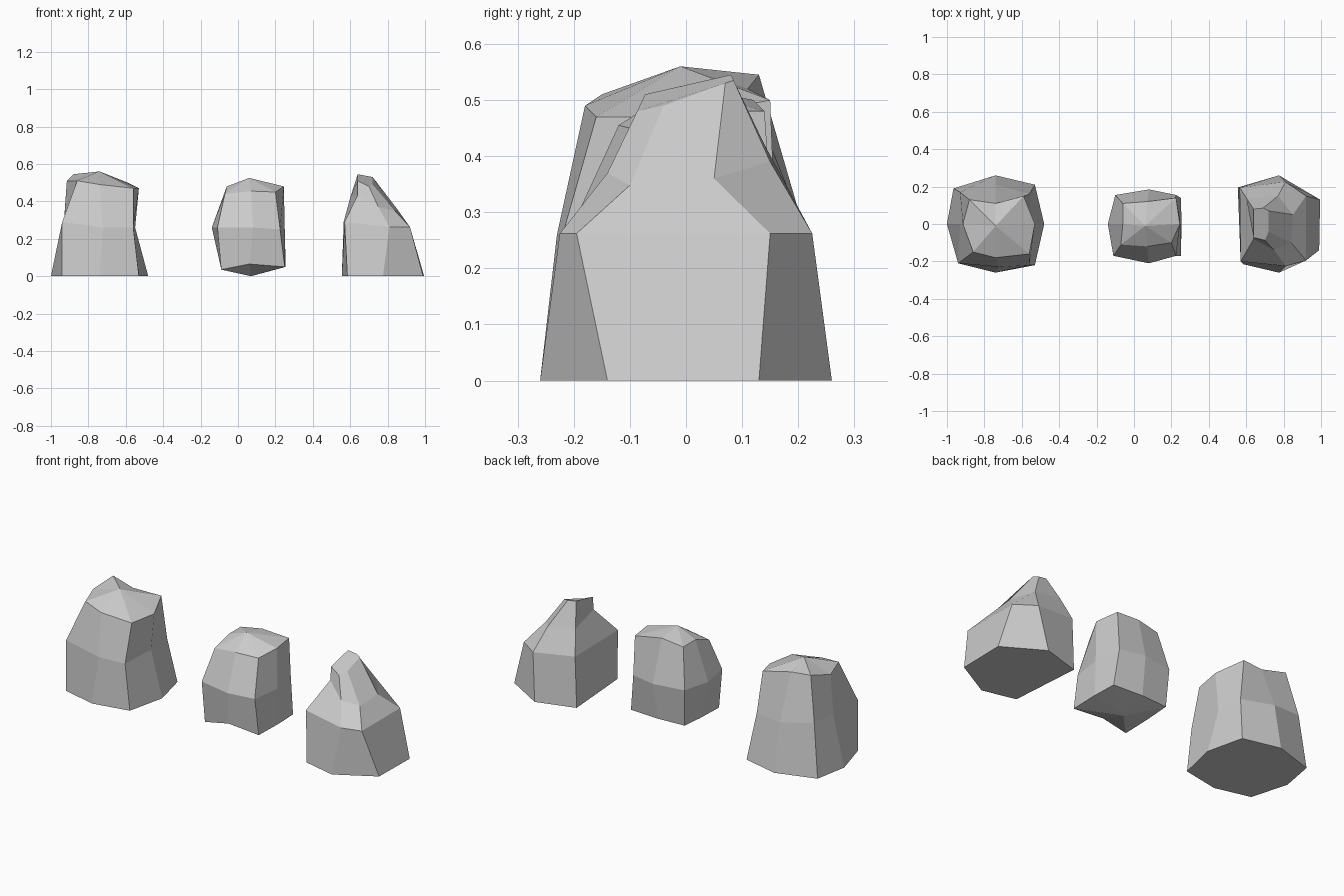
import bpy, bmesh


def rock(name, rings, bottom=None, top=None):
    """Stack rings of points (counter-clockwise from the left), bridge and cap them."""
    bm = bmesh.new()
    loops = [[bm.verts.new(p) for p in ring] for ring in rings]
    n = len(loops[0])
    for low, high in zip(loops, loops[1:]):
        for i in range(n):
            j = (i + 1) % n
            bm.faces.new((low[i], low[j], high[j], high[i]))
    for loop, tip in ((loops[0][::-1], bottom), (loops[-1], top)):
        if tip:
            centre = bm.verts.new(tip)
            for i in range(n):
                bm.faces.new((loop[i], loop[(i + 1) % n], centre))
        else:
            bm.faces.new(loop)
    bmesh.ops.recalc_face_normals(bm, faces=bm.faces[:])
    mesh = bpy.data.meshes.new(name)
    bm.to_mesh(mesh)
    bm.free()
    obj = bpy.data.objects.new(name, mesh)
    bpy.context.collection.objects.link(obj)
    return obj


# Broad rock with a flat base and a low peak
rock("broad_rock", [
    [(-1, 0, 0), (-.94, -.21, 0), (-.74, -.26, 0), (-.53, -.22, 0),
     (-.48, 0, 0), (-.53, .21, 0), (-.74, .26, 0), (-.965, .19, 0)],
    [(-.93, 0, .29), (-.94, -.21, .29), (-.72, -.23, .26), (-.56, -.22, .26),
     (-.55, 0, .26), (-.56, .16, .26), (-.74, .21, .27), (-.93, .17, .30)],
    [(-.915, 0, .51), (-.86, -.15, .51), (-.74, -.18, .49), (-.56, -.16, .47),
     (-.53, 0, .47), (-.59, .15, .50), (-.74, .11, .52), (-.88, .13, .545)],
], top=(-.74, -.01, .56))

# Rounded middle rock, pointed underneath
rock("rounded_rock", [
    [(-.09, 0, .04), (-.09, -.17, .035), (.06, -.17, .065), (.25, -.17, .05),
     (.255, 0, .05), (.25, .14, .05), (.07, .15, .05), (-.09, .14, .05)],
    [(-.14, 0, .26), (-.11, -.17, .26), (.08, -.21, .26), (.225, -.17, .25),
     (.25, 0, .25), (.225, .155, .26), (.08, .185, .26), (-.10, .155, .26)],
    [(-.06, 0, .48), (-.07, -.11, .44), (.07, -.12, .455), (.20, -.10, .45),
     (.245, 0, .48), (.225, .14, .48), (.07, .12, .50), (-.06, .11, .48)],
], bottom=(.07, 0, 0), top=(.06, -.01, .525))

# Pointed rock with a steep crest leaning left
rock("pointed_rock", [
    [(.585, -.215, 0), (.775, -.26, 0), (.99, -.14, 0),
     (.995, .13, 0), (.775, .26, 0), (.555, .195, 0)],
    [(.57, -.20, .29), (.81, -.225, .262), (.92, -.195, .262),
     (.92, .15, .262), (.81, .225, .262), (.565, .195, .29)],
    [(.64, -.08, .435), (.75, -.14, .37), (.84, -.10, .348),
     (.85, .05, .36), (.77, .15, .39), (.60, .14, .42)],
    [(.64, -.073, .51), (.70, -.087, .48), (.72, -.04, .49),
     (.72, .07, .53), (.69, .085, .535), (.64, .08, .545)],
])
